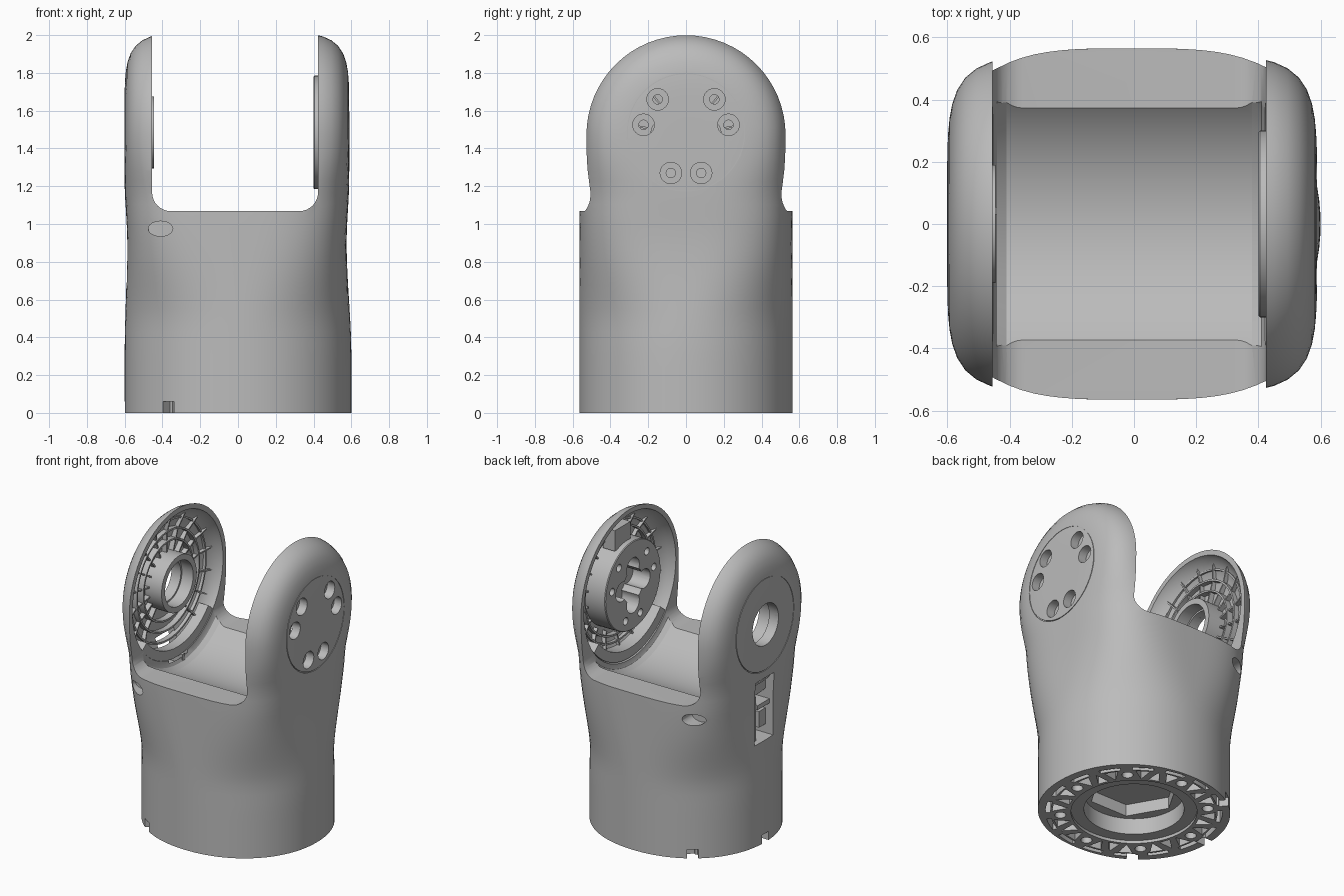
import bpy, bmesh
from math import sin, cos, pi, radians
from mathutils import Vector, Matrix

cube = bpy.data.objects.get("Cube")
if cube:
    bpy.data.objects.remove(cube)

grey = bpy.data.materials.new("light_grey")
grey.use_nodes = True
colour = (0.5, 0.5, 0.5, 1)
grey.diffuse_color = colour
grey.node_tree.nodes["Principled BSDF"].inputs["Base Color"].default_value = colour

HUB = 1.485      # height of the pivot axis
DOME = 1.472     # height where the arms start to round over
SQUARE = 5.6     # squareness of the arm section
parts = []


def finish(name, bm, keep=True):
    bmesh.ops.remove_doubles(bm, verts=bm.verts, dist=1e-5)
    bmesh.ops.recalc_face_normals(bm, faces=bm.faces)
    mesh = bpy.data.meshes.new(name)
    bm.to_mesh(mesh)
    bm.free()
    obj = bpy.data.objects.new(name, mesh)
    bpy.context.scene.collection.objects.link(obj)
    mesh.materials.append(grey)
    if keep:
        parts.append(obj)
    return obj


def skin(bm, rows, closed):
    """Join rows of points with quads."""
    grid = [[bm.verts.new(p) for p in row] for row in rows]
    n = len(grid[0])
    for lo, hi in zip(grid, grid[1:]):
        for i in range(n if closed else n - 1):
            j = (i + 1) % n
            bm.faces.new((lo[i], lo[j], hi[j], hi[i]))
    return grid


def lathe(name, profile, z=HUB, loop=False, keep=True):
    """Revolve (x, radius) points about the pivot axis."""
    pts = profile + profile[:1] if loop else profile
    angles = [2 * pi * k / 64 for k in range(64)]
    bm = bmesh.new()
    skin(bm, [[(x, r * cos(a), z + r * sin(a)) for a in angles] for x, r in pts], True)
    return finish(name, bm, keep)


def prisms(name, loops, vec, keep=True):
    """Extrude each outline along a vector."""
    bm = bmesh.new()
    for pts in loops:
        near = [Vector(p) for p in pts]
        for end in skin(bm, [near, [p + Vector(vec) for p in near]], True):
            bm.faces.new(end)
    return finish(name, bm, keep)


def box(name, lo, hi, keep=True):
    x, y, z = lo
    X, Y, Z = hi
    return prisms(name, [[(x, y, z), (X, y, z), (X, Y, z), (x, Y, z)]], (0, 0, Z - z), keep)


def ring_x(x, y, z, r, n=24):
    return [(x, y + r * cos(2 * pi * k / n), z + r * sin(2 * pi * k / n)) for k in range(n)]


def ring_z(x, y, z, r, n=16):
    return [(x + r * cos(2 * pi * k / n), y + r * sin(2 * pi * k / n), z) for k in range(n)]


def polar(r, deg, z=-0.02):
    return (r * cos(radians(deg)), r * sin(radians(deg)), z)


def cut(targets, cutter):
    """Subtract the cutter; the exact solver steps in if the fast one does nothing."""
    for obj in targets:
        before = len(obj.data.vertices)
        for solver in ("MANIFOLD", "EXACT"):
            mod = obj.modifiers.new("cut", "BOOLEAN")
            mod.operation, mod.solver, mod.object = "DIFFERENCE", solver, cutter
            bpy.context.view_layer.objects.active = obj
            bpy.ops.object.modifier_apply(modifier=mod.name)
            if len(obj.data.vertices) not in (0, before):
                break
    bpy.data.objects.remove(cutter)


def oval(a, b, n, t):
    """Point on a squared oval at polar angle t."""
    r = (abs(cos(t) / a) ** n + abs(sin(t) / b) ** n) ** (-1 / n)
    return r * cos(t), r * sin(t)


def blend(keys, z):
    for (z0, v0), (z1, v1) in zip(keys, keys[1:]):
        if z <= z1:
            f = max(0, (z - z0) / (z1 - z0))
            return v0 + (v1 - v0) * f * f * (3 - 2 * f)
    return keys[-1][1]


# Outer solid: round base swelling to a squared oval, then a domed top
N = 48
half_x = [(0.3, 0.6), (0.9, 0.581), (1.25, 0.595)]
half_y = [(1.07, 0.565), (DOME, 0.545)]
power = [(0.45, 2.1), (1.12, 3.5), (DOME, SQUARE)]
shift = [(0.3, 0), (0.9, -0.006)]
bm = bmesh.new()
rows = []
for k in range(25):
    z = DOME * k / 24
    ring = [oval(blend(half_x, z), blend(half_y, z), blend(power, z), pi * i / N) for i in range(2 * N)]
    rows.append([(x + blend(shift, z), y, z) for x, y in ring])
base = skin(bm, rows, True)
bm.faces.new(base[0])
top = [oval(0.595, 0.545, SQUARE, pi * i / N) for i in range(N + 1)]
skin(bm, [[(x - 0.006, r * cos(pi * k / 32), DOME + r * sin(pi * k / 32)) for x, r in top]
          for k in range(33)], False)
body = finish("fork_body", bm)

# Gap between the arms, with rounded lower corners
F = 0.1
outline = [(-0.455, 2.2)]
for cx, start in ((-0.455 + F, pi), (0.424 - F, 1.5 * pi)):
    outline += [(cx + F * cos(start + pi * k / 16), 1.068 + F + F * sin(start + pi * k / 16))
                for k in range(9)]
outline.append((0.424, 2.2))
cut([body], prisms("gap", [[(x, -1, z) for x, z in outline]], (0, 2, 0), False))

# Trough under the joint and the hollow inside both arms
cut([body], lathe("trough", [(-0.453, 0), (-0.453, 0.51), (-0.44, 0.54), (-0.41, 0.56),
                             (0.38, 0.56), (0.41, 0.54), (0.422, 0.51), (0.422, 0)], keep=False))
hollow = [oval(0.565, 0.52, SQUARE, pi * i / 32) for i in range(33)]
cut([body], lathe("hollow", [(x - 0.006, max(r, 0)) for x, r in hollow], DOME, keep=False))

# Cable window, drain holes and pivot opening
cut([body], box("window", (-0.8, -0.1, 0.69), (-0.45, 0.1, 1.12), False))
holes = [[(-0.41 + 0.065 * cos(pi * k / 12), y, 0.975 + 0.04 * sin(pi * k / 12))
          for k in range(24)] for y in (-0.7, 0.43)]
cut([body], prisms("drains", holes, (0, 0.27, 0), False))
cut([body], prisms("pivot", [ring_x(-0.7, 0, HUB, 0.14, 48)], (0.2, 0, 0), False))
box("window_bridge", (-0.56, -0.11, 0.9), (-0.44, 0.03, 0.93))
box("window_post", (-0.55, 0.03, 0.68), (-0.44, 0.055, 0.99))
box("window_step", (-0.53, -0.11, 0.75), (-0.44, -0.03, 0.86))

# Fine round cover seams on the outside of both arms
for near, far in ((-0.65, -0.592), (0.58, 0.65)):
    cut([body], lathe("seam", [(near, 0.308), (far, 0.308), (far, 0.313), (near, 0.313)],
                      loop=True, keep=False))

# Stepped bore with a six-sided floor, and lightening pockets in the underside
for r, depth, sides in ((0.39, 0.02, 64), (0.31, 0.13, 64), (0.28, 0.21, 6)):
    cut([body], prisms("bore", [ring_z(0, 0, -0.02, r, sides)], (0, 0, depth + 0.02), False))
pockets = []
for i in range(32):
    a = i * 11.25
    if i % 4 == 0:
        pockets.append(ring_z(*polar(0.458, a), 0.035))
    else:
        wide, tip = (0.507, 0.41) if i % 2 else (0.41, 0.507)
        pockets.append([polar(wide, a - 5), polar(wide, a + 5), polar(tip, a)])
for i in range(16):
    span = [i * 22.5 + 4 + 3.6 * k for k in range(5)]
    pockets.append([polar(0.518, d) for d in span] + [polar(0.548, d) for d in reversed(span)])
cut([body], prisms("pockets", pockets, (0, 0, 0.12), False))
notches = []
for deg in (129, 180, 231):
    rot = Matrix.Rotation(radians(deg), 3, "Z")
    notches.append([rot @ Vector(p) for p in ((0.53, -0.035, -0.02), (0.7, -0.035, -0.02),
                                              (0.7, 0.035, -0.02), (0.53, 0.035, -0.02))])
cut([body], prisms("notches", notches, (0, 0, 0.08), False))

# Drive drum inside the left arm, bolted from outside
drum = lathe("drive_drum", [(0.575, 0), (0.575, 0.3), (0.405, 0.3), (0.4, 0.295), (0.4, 0)])
bolts = [(s * y, z) for y, z in ((0.15, 1.66), (0.225, 1.525), (0.08, 1.27)) for s in (-1, 1)]
cut([body, drum], prisms("bolt_seats", [ring_x(0.53, y, z, 0.057) for y, z in bolts], (0.2, 0, 0), False))
cut([drum], prisms("bolt_holes", [ring_x(0.35, y, z, 0.025) for y, z in bolts], (0.4, 0, 0), False))

# Cross-shaped socket in the drum
for points in ([(0, 0, 0.11)], [(0, 0.12, 0.068), (0, -0.12, 0.068)], [(0.12, 0, 0.065), (-0.12, 0, 0.065)]):
    cut([drum], prisms("socket", [ring_x(0.35, y, HUB + z, r) for y, z, r in points], (0.18, 0, 0), False))

# Bearing hub in the right arm
lathe("bearing_hub", [(-0.59, 0.14), (-0.53, 0.14), (-0.53, 0.152), (-0.445, 0.152),
                      (-0.445, 0.19), (-0.59, 0.19)], loop=True)

# Stiffening ribs: radial webs, rings and a lower arc wall in each arm
for name, sign, offset, inner, rings, skip, wall in (
        ("right", 1, 0, 0.16, (0.26, 0.33, 0.4), (8, 9, 10), -0.457),
        ("left", -1, -0.012, 0.31, (0.35, 0.4), (), -0.437)):
    web = [(-0.575, inner), (-0.575, 0.34), (-0.53, 0.45), (-0.505, 0.45), (-0.535, 0.34), (-0.535, inner)]
    for r in rings:
        deep = -0.57 if r < 0.36 else -0.56
        lathe(name + "_rib_ring", [(offset + sign * x, q) for x, q in (
            (deep, r), (-0.525, r), (-0.525, r + 0.012), (deep, r + 0.012))], loop=True)
    bm = bmesh.new()
    for i in range(18):
        if i in skip:
            continue
        turn = Matrix.Rotation(2 * pi * i / 18, 3, "X")
        sides = [[turn @ Vector((offset + sign * x, t, r)) + Vector((0, 0, DOME)) for x, r in web]
                 for t in (-0.005, 0.005)]
        for end in skin(bm, sides, True):
            bm.faces.new(end)
    finish(name + "_radial_ribs", bm)
    span = [radians(220 + 5 * k) for k in range(21)]
    arc = [(r, a) for r, order in ((0.435, span), (0.5, span[::-1])) for a in order]
    start = offset + sign * -0.53
    prisms(name + "_arc_wall", [[(start, r * cos(a), HUB + r * sin(a)) for r, a in arc]],
           (sign * (wall + 0.53), 0, 0))
box("drive_stop_block", (0.44, -0.03, 1.76), (0.53, 0.14, 1.9))

# Smooth curved surfaces, keep machined edges sharp
bpy.ops.object.select_all(action="DESELECT")
for obj in parts:
    obj.select_set(True)
bpy.context.view_layer.objects.active = body
bpy.ops.object.shade_smooth_by_angle(angle=radians(30))
